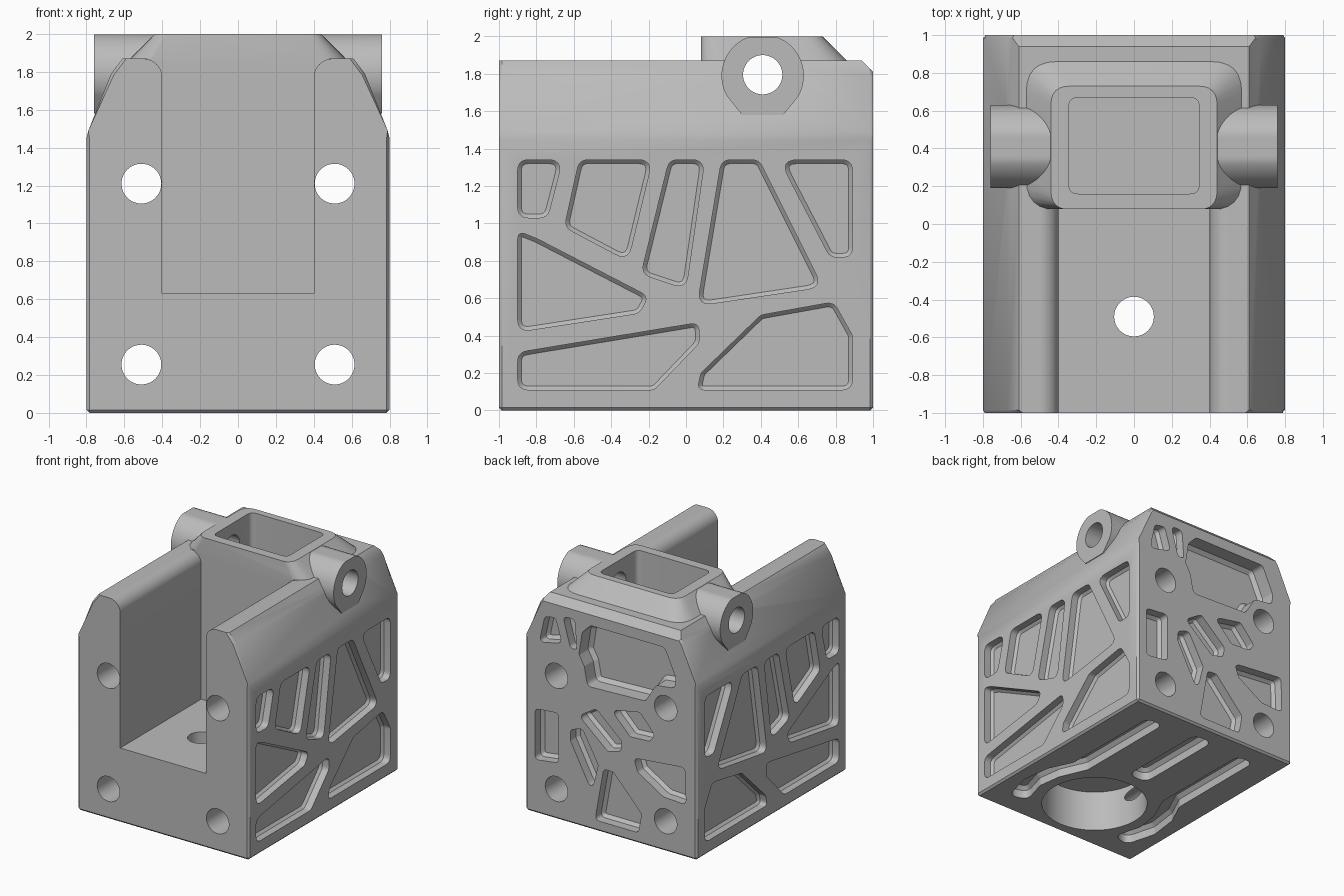
import bpy, bmesh, math
from mathutils import Vector

if "Cube" in bpy.data.objects:
    bpy.data.objects.remove(bpy.data.objects["Cube"], do_unlink=True)

grey = bpy.data.materials.new("plain grey")
grey.use_nodes = True
grey.diffuse_color = (0.5, 0.5, 0.5, 1)
grey.node_tree.nodes["Principled BSDF"].inputs["Base Color"].default_value = (0.5, 0.5, 0.5, 1)


# Ways to place a flat outline (u, v) at distance d
def along_x(u, v, d): return (d, u, v)
def along_y(u, v, d): return (u, d, v)
def along_z(u, v, d): return (u, v, d)


def rounded(points, r, n=6):
    """Outline with rounded corners."""
    pts, out = [Vector(p) for p in points], []
    for i, p in enumerate(pts):
        a, b = pts[i - 1] - p, pts[(i + 1) % len(pts)] - p
        d = min(r / math.tan(a.angle(b) / 2), 0.45 * a.length, 0.45 * b.length)
        s, e = p + a.normalized() * d, p + b.normalized() * d
        for k in range(n + 1):
            t = k / n
            out.append(s * (1 - t) ** 2 + p * 2 * t * (1 - t) + e * t * t)
    return out


def circle(u, v, r, n=48):
    return [(u + r * math.cos(math.tau * k / n), v + r * math.sin(math.tau * k / n)) for k in range(n)]


def rect(u, v0, v1):
    return [(-u, v0), (u, v0), (u, v1), (-u, v1)]


def stroke(path, half):
    """Outline of a band that follows a path."""
    pts, left, right = [Vector(p) for p in path], [], []
    for i, p in enumerate(pts):
        t = (pts[min(i + 1, len(pts) - 1)] - pts[max(i - 1, 0)]).normalized()
        nrm = Vector((-t.y, t.x)) * half
        left.append(p + nrm)
        right.append(p - nrm)
    return left + right[::-1]


def finish(bm, name):
    bmesh.ops.recalc_face_normals(bm, faces=bm.faces)
    mesh = bpy.data.meshes.new(name)
    bm.to_mesh(mesh)
    bm.free()
    obj = bpy.data.objects.new(name, mesh)
    bpy.context.collection.objects.link(obj)
    mesh.materials.append(grey)
    return obj


def loft(name, place, *rings, edit=None):
    """Solid through outlines, each given as (outline, distance)."""
    bm = bmesh.new()
    loops = [[bm.verts.new(place(p[0], p[1], d)) for p in ring] for ring, d in rings]
    n = len(loops[0])
    for a, b in zip(loops, loops[1:]):
        for i in range(n):
            bm.faces.new((a[i], a[(i + 1) % n], b[(i + 1) % n], b[i]))
    bm.faces.new(loops[0])
    bm.faces.new(loops[-1])
    if edit:
        edit(bm)
    return finish(bm, name)


def prism(name, place, outline, d0, d1):
    return loft(name, place, (outline, d0), (outline, d1))


def pocket(outline, place, surface, inward, depth, r=0.06, soft=0.02):
    """Recess cutter with rounded corners and a softened floor edge."""
    bm = bmesh.new()
    pts = rounded(outline, r)
    axis = Vector(place(0, 0, inward))
    face = bm.faces.new([bm.verts.new(place(p[0], p[1], surface - 0.03 * inward)) for p in pts])
    ext = bmesh.ops.extrude_face_region(bm, geom=[face], use_keep_orig=True)["geom"]
    bmesh.ops.translate(bm, vec=axis * (0.03 + depth - soft),
                        verts=[g for g in ext if isinstance(g, bmesh.types.BMVert)])
    floor = [g for g in ext if isinstance(g, bmesh.types.BMFace)]
    bmesh.ops.inset_region(bm, faces=floor, thickness=soft, use_even_offset=True)
    bmesh.ops.translate(bm, vec=axis * soft, verts=floor[0].verts)
    return finish(bm, "pocket_cutter")


def combine(target, other, operation):
    mod = target.modifiers.new("combine", 'BOOLEAN')
    mod.operation, mod.solver, mod.object = operation, 'EXACT', other
    bpy.context.view_layer.objects.active = target
    bpy.ops.object.modifier_apply(modifier=mod.name)
    bpy.data.objects.remove(other, do_unlink=True)


# Main block with sloped shoulders and slim chamfers on its end and bottom edges
def chamfer_block(bm):
    chosen = []
    for e in bm.edges:
        a, b = (v.co for v in e.verts)
        z = (a.z + b.z) / 2
        if (abs(a.y - b.y) < 0.01 and z < 1.86) or z < 0.01:
            chosen.append(e)
    bmesh.ops.bevel(bm, geom=chosen, offset=0.016, segments=1, affect='EDGES')


half = [(0.8, 0), (0.8, 1.45), (0.79, 1.49), (0.67, 1.79), (0.61, 1.87)]
profile = half + [(-x, z) for x, z in reversed(half)]
body = loft("housing_body", along_y, (profile, -1), (profile, 1), edit=chamfer_block)
combine(body, prism("back_chamfer", along_x, [(1.02, 1.79), (1.02, 1.92), (0.89, 1.92)], -1, 1), 'DIFFERENCE')

# Flared collar on top
base = rounded(rect(0.57, 0.076, 0.86), 0.16)
collar = loft("collar", along_z, (base, 1.6), (base, 1.87), (rounded(rect(0.44, 0.076, 0.73), 0.1), 2.0))
combine(body, collar, 'UNION')

# Side lugs, rounded above and tapering to a flat below
lug = [(0.41 + 0.22 * math.cos(a), min(1.79 + 0.22 * math.sin(a), 1.998))
       for a in (math.radians(-30 + 240 * k / 40) for k in range(41))]
lug += [(0.30, 1.58), (0.52, 1.58)]
for s in (-1, 1):
    combine(body, prism("lug", along_x, lug, s * 0.4, s * 0.76), 'UNION')

# Open channel with rounded wall tops
arc = [(0.5 - 0.1 * math.cos(math.radians(a)), 1.77 + 0.1 * math.sin(math.radians(a))) for a in range(0, 91, 9)]
edge = [(0.4, 0.63)] + arc + [(0.5, 1.875), (0.75, 1.875), (0.75, 2.2)]
channel = edge + [(-x, z) for x, z in reversed(edge)]
combine(body, prism("channel", along_y, channel, -1.2, 0.08), 'DIFFERENCE')

# Well inside the collar and all the bores
combine(body, prism("well", along_z, rounded(rect(0.345, 0.16, 0.67), 0.05), 1.1, 2.2), 'DIFFERENCE')
combine(body, prism("lug_bore", along_x, circle(0.41, 1.795, 0.105), -1, 1), 'DIFFERENCE')
for x in (-0.51, 0.51):
    for z in (0.255, 1.21):
        combine(body, prism("bolt_bore", along_y, circle(x, z, 0.105), -1.2, 1.2), 'DIFFERENCE')
combine(body, prism("floor_bore", along_z, circle(0, -0.49, 0.105), -0.1, 1), 'DIFFERENCE')
combine(body, prism("base_bore", along_z, circle(0, -0.49, 0.42, 64), -0.1, 0.35), 'DIFFERENCE')

# Lightening pockets on both sides
side_pockets = [
    [(-0.9, 1.34), (-0.66, 1.34), (-0.74, 1.03), (-0.9, 1.03)],
    [(-0.57, 1.34), (-0.18, 1.34), (-0.31, 0.8), (-0.65, 0.98)],
    [(-0.09, 1.34), (0.1, 1.34), (0, 0.65), (-0.24, 0.73)],
    [(0.19, 1.34), (0.39, 1.34), (0.73, 0.66), (0.06, 0.56)],
    [(0.5, 1.34), (0.89, 1.34), (0.89, 0.82), (0.77, 0.82)],
    [(-0.9, 0.96), (-0.8, 0.92), (-0.2, 0.61), (-0.25, 0.52), (-0.9, 0.42)],
    [(-0.9, 0.31), (0.07, 0.47), (0.07, 0.36), (-0.17, 0.11), (-0.9, 0.11)],
    [(0.4, 0.51), (0.79, 0.58), (0.89, 0.4), (0.89, 0.11), (0.06, 0.11), (0.08, 0.2)],
]
for s in (-1, 1):
    for outline in side_pockets:
        combine(body, pocket(outline, along_x, s * 0.8, -s, 0.08), 'DIFFERENCE')

# Lightening pockets on the back
back_pockets = [
    [(0.71, 0.88), (0.49, 0.9), (0.49, 0.48), (0.71, 0.45)],
    [(0.38, 0.79), (0.27, 0.83), (0.12, 0.56), (0.18, 0.32), (0.38, 0.7)],
    [(0.3, 0.93), (0.14, 1.03), (-0.1, 0.82), (-0.09, 0.73), (0.03, 0.7)],
    [(0, 1.06), (-0.27, 1.11), (-0.41, 0.95), (-0.36, 0.89), (-0.18, 0.88)],
    [(-0.21, 0.71), (-0.69, 0.755), (-0.7, 0.445), (-0.49, 0.455), (-0.25, 0.6)],
    [(0.07, 0.54), (-0.02, 0.54), (-0.285, 0.255), (-0.255, 0.09), (0.15, 0.09)],
    [(0.67, 1.45), (0.62, 1.68), (0.52, 1.7), (0.46, 1.5)],
    [(0.45, 1.73), (0.34, 1.73), (0.32, 1.48), (0.38, 1.48)],
]
for outline in back_pockets:
    combine(body, pocket(outline, along_y, 1, -1, 0.1, 0.04, 0.025), 'DIFFERENCE')
window = [(0.27, 1.64), (0.19, 1.72), (-0.5, 1.72), (-0.6, 1.5), (-0.6, 1.4),
          (-0.42, 1.38), (-0.32, 1.22), (0.22, 1.2), (0.25, 1.36), (0.3, 1.45)]
combine(body, pocket(window, along_y, 1, -1, 0.15, 0.05, 0.03), 'DIFFERENCE')

# Grooves under the base, the outer two bending around the bore
combine(body, pocket(stroke([(0, 0.86), (0, 0.04)], 0.09), along_z, 0, 1, 0.1, 0.08, 0.03), 'DIFFERENCE')
bend = [(0.47, 0.82), (0.47, -0.1), (0.57, -0.32), (0.6, -0.55), (0.53, -0.8)]
for s in (-1, 1):
    band = stroke([(s * x, y) for x, y in bend], 0.08)
    combine(body, pocket(band, along_z, 0, 1, 0.1, 0.075, 0.03), 'DIFFERENCE')

# One grey finish with crisp edges
body.data.materials.clear()
body.data.materials.append(grey)
for face in body.data.polygons:
    face.material_index = 0
bpy.ops.object.select_all(action='DESELECT')
body.select_set(True)
bpy.context.view_layer.objects.active = body
bpy.ops.object.shade_smooth_by_angle(angle=math.radians(30))
